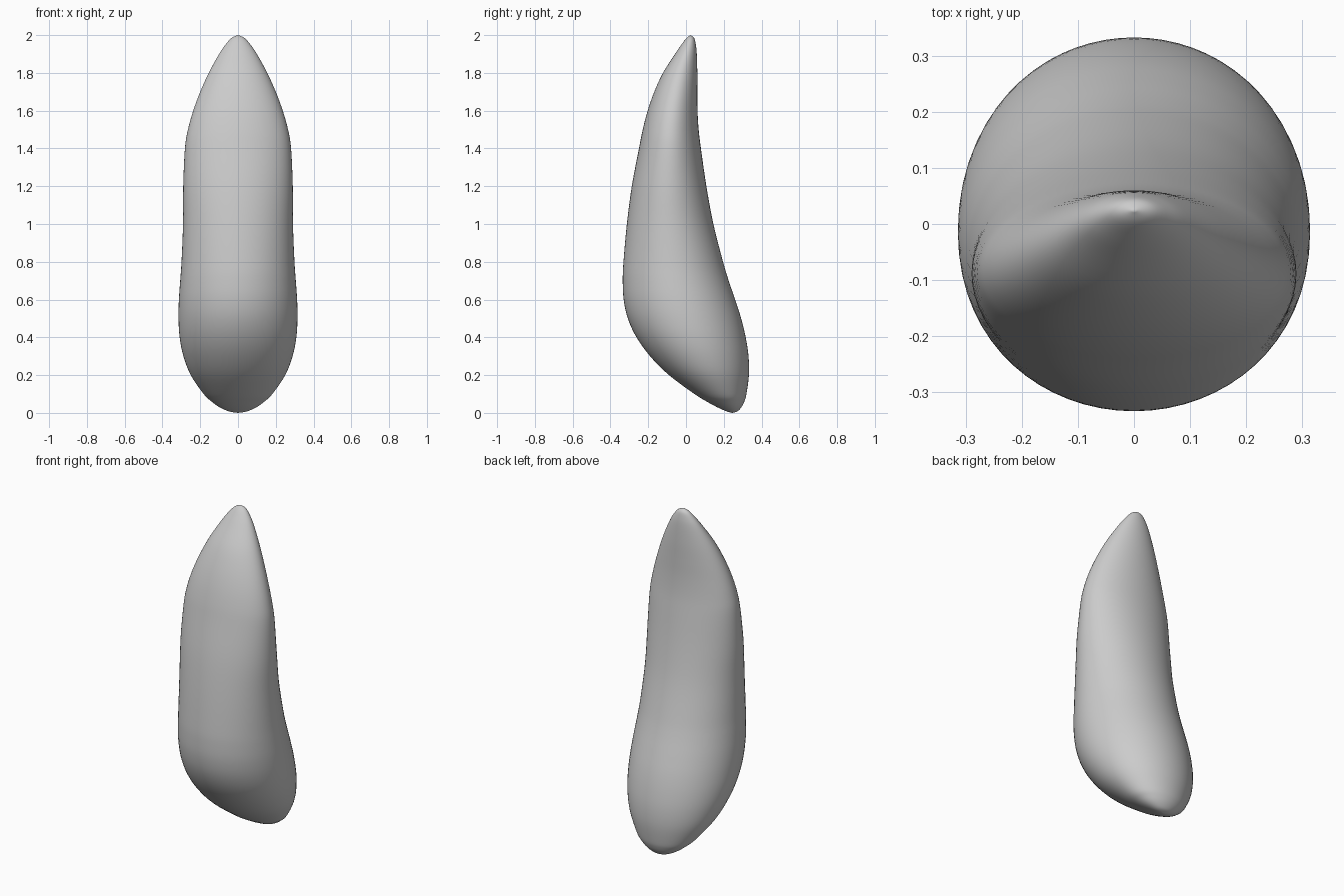
import bpy, bmesh, math

if "Cube" in bpy.data.objects:
    bpy.data.objects.remove(bpy.data.objects["Cube"])

# Horizontal sections: z, front y, back y, half width
SECTIONS = [
    (0.00, 0.245, 0.245, 0.00), (0.008, 0.215, 0.272, 0.048),
    (0.03, 0.165, 0.293, 0.098), (0.06, 0.11, 0.309, 0.140),
    (0.10, 0.045, 0.320, 0.182), (0.20, -0.09, 0.333, 0.250),
    (0.30, -0.19, 0.331, 0.289), (0.40, -0.262, 0.316, 0.309),
    (0.50, -0.308, 0.292, 0.315), (0.60, -0.330, 0.260, 0.313),
    (0.70, -0.335, 0.226, 0.306), (0.80, -0.331, 0.196, 0.299),
    (1.00, -0.313, 0.145, 0.291), (1.20, -0.287, 0.108, 0.290),
    (1.40, -0.249, 0.079, 0.281), (1.50, -0.229, 0.067, 0.265),
    (1.60, -0.203, 0.061, 0.237), (1.70, -0.168, 0.060, 0.200),
    (1.80, -0.122, 0.060, 0.155), (1.90, -0.058, 0.057, 0.100),
    (1.95, -0.024, 0.052, 0.066), (1.985, 0.003, 0.043, 0.034),
    (2.00, 0.024, 0.024, 0.00)]
SIDES, STEPS = 64, 4


def spline(i, t):
    """Catmull-Rom point between sections i and i + 1."""
    n = len(SECTIONS) - 1
    a, b, c, d = (SECTIONS[min(max(k, 0), n)] for k in (i - 1, i, i + 1, i + 2))
    return [0.5 * (2 * q + (r - p) * t + (2 * p - 5 * q + 4 * r - s) * t * t
                   + (3 * q - p - 3 * r + s) * t ** 3)
            for p, q, r, s in zip(a, b, c, d)]


bm = bmesh.new()
rings = []
for i in range(len(SECTIONS) - 1):
    for k in range(STEPS):
        if i == 0 and k == 0:
            continue
        z, f, b, w = spline(i, k / STEPS)
        rings.append([bm.verts.new((w * math.cos(2 * math.pi * s / SIDES),
                                    (f + b) / 2 + (b - f) / 2 * math.sin(2 * math.pi * s / SIDES),
                                    z)) for s in range(SIDES)])

# Skin the sections and close both rounded ends
bottom = bm.verts.new((0, SECTIONS[0][1], 0))
top = bm.verts.new((0, SECTIONS[-1][1], 2))
for s in range(SIDES):
    n = (s + 1) % SIDES
    for lo, hi in zip(rings, rings[1:]):
        bm.faces.new((lo[s], lo[n], hi[n], hi[s]))
    bm.faces.new((bottom, rings[0][n], rings[0][s]))
    bm.faces.new((rings[-1][s], rings[-1][n], top))
bmesh.ops.recalc_face_normals(bm, faces=bm.faces)

mesh = bpy.data.meshes.new("curved_claw")
bm.to_mesh(mesh)
bm.free()
mesh.polygons.foreach_set("use_smooth", [True] * len(mesh.polygons))
claw = bpy.data.objects.new("curved_claw", mesh)
bpy.context.collection.objects.link(claw)
